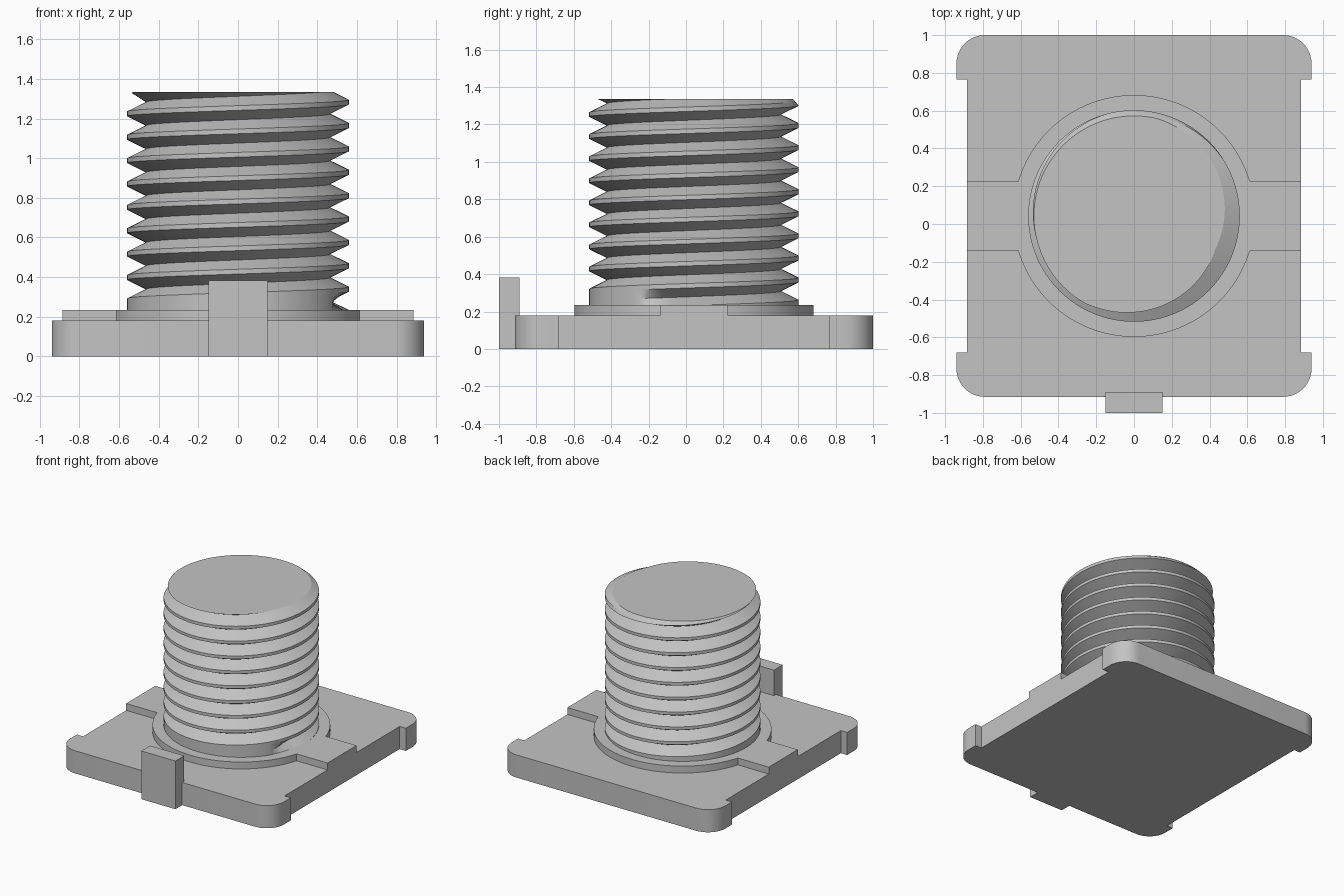
import bpy, bmesh, math

if "Cube" in bpy.data.objects:
    bpy.data.objects.remove(bpy.data.objects["Cube"], do_unlink=True)

grey = bpy.data.materials.new("plain grey")
grey.use_nodes = True
colour = (0.55, 0.55, 0.55, 1)
grey.diffuse_color = colour
grey.node_tree.nodes["Principled BSDF"].inputs["Base Color"].default_value = colour

CY = 0.0425            # y of the screw axis and plate centre
TAU = 2 * math.pi


def finish(name, bm):
    bmesh.ops.recalc_face_normals(bm, faces=bm.faces)
    mesh = bpy.data.meshes.new(name)
    bm.to_mesh(mesh)
    bm.free()
    mesh.materials.append(grey)
    obj = bpy.data.objects.new(name, mesh)
    bpy.context.collection.objects.link(obj)
    bpy.ops.object.select_all(action='DESELECT')
    obj.select_set(True)
    bpy.context.view_layer.objects.active = obj
    bpy.ops.object.shade_smooth_by_angle(angle=math.radians(25))
    return obj


def extrude_outline(name, points, z0, z1):
    bm = bmesh.new()
    low = [bm.verts.new((x, y, z0)) for x, y in points]
    high = [bm.verts.new((x, y, z1)) for x, y in points]
    bm.faces.new(low)
    bm.faces.new(high)
    for i in range(len(points)):
        j = (i + 1) % len(points)
        bm.faces.new((low[i], low[j], high[j], high[i]))
    return finish(name, bm)


def arc(cx, cy, r, a0, a1, n):
    return [(cx + r * math.cos(a0 + (a1 - a0) * i / n),
             cy + r * math.sin(a0 + (a1 - a0) * i / n)) for i in range(n + 1)]


def mirror_four(quarter):
    """Closed outline from the +x +y quarter, ordered counter-clockwise."""
    upper = quarter + [(-x, y) for x, y in reversed(quarter)]
    return [(x, CY + y) for x, y in upper + [(-x, -y) for x, y in upper]]


# Base plate with rounded, slightly wider ends
W, H, R = 0.94, 0.9575, 0.15
quarter = [(0.885, 0.7225), (W, 0.7225)] + arc(W - R, H - R, R, 0, TAU / 4, 12)
extrude_outline("base_plate", mirror_four(quarter), 0, 0.18)

# Raised cross bar joined with the round collar
bar, collar = 0.1825, 0.64
quarter = [(0.885, bar)] + arc(0, 0, collar, math.asin(bar / collar), TAU / 4 - 0.01, 28)
extrude_outline("collar_and_cross_bar", mirror_four(quarter), 0.18, 0.235)

# Upright tab on the front edge
extrude_outline("front_tab", [(-0.15, -1), (0.15, -1), (0.15, -0.89), (-0.15, -0.89)], 0, 0.383)

# Threaded post: a helical groove cut into a cylinder
PITCH, ROOT_Z, HALF = 0.118, 0.28, 0.047
BOTTOM, TOP, STEPS = 0.22, 1.335, 128


def thread_radius(turn, z):
    k = round((z - ROOT_Z) / PITCH - turn)
    root = ROOT_Z + PITCH * (turn + k)
    depth = min(1, max(0, (turn + k + 0.09) / 0.06))      # groove run-in
    groove = 0.095 * depth * max(0, 1 - abs(z - root) / HALF)
    return min(0.56 - groove, 0.56 - max(0, z - 1.305))   # eased top edge


bm = bmesh.new()
columns = []
for i in range(STEPS + 1):
    turn = i / STEPS
    a = turn * TAU
    column = []
    for k in range(-2, 11):
        for offset in (-HALF, 0, HALF):
            z = ROOT_Z + PITCH * (turn + k) + offset
            z = min(TOP, max(BOTTOM, z))
            r = thread_radius(turn, z)
            column.append(bm.verts.new((r * math.cos(a), CY + r * math.sin(a), z)))
    columns.append(column)
for c, d in zip(columns, columns[1:]):
    for j in range(len(c) - 1):
        bm.faces.new((c[j], d[j], d[j + 1], c[j + 1]))
bmesh.ops.remove_doubles(bm, verts=bm.verts, dist=0.0002)
bmesh.ops.holes_fill(bm, edges=[e for e in bm.edges if e.is_boundary], sides=0)
finish("threaded_post", bm)
